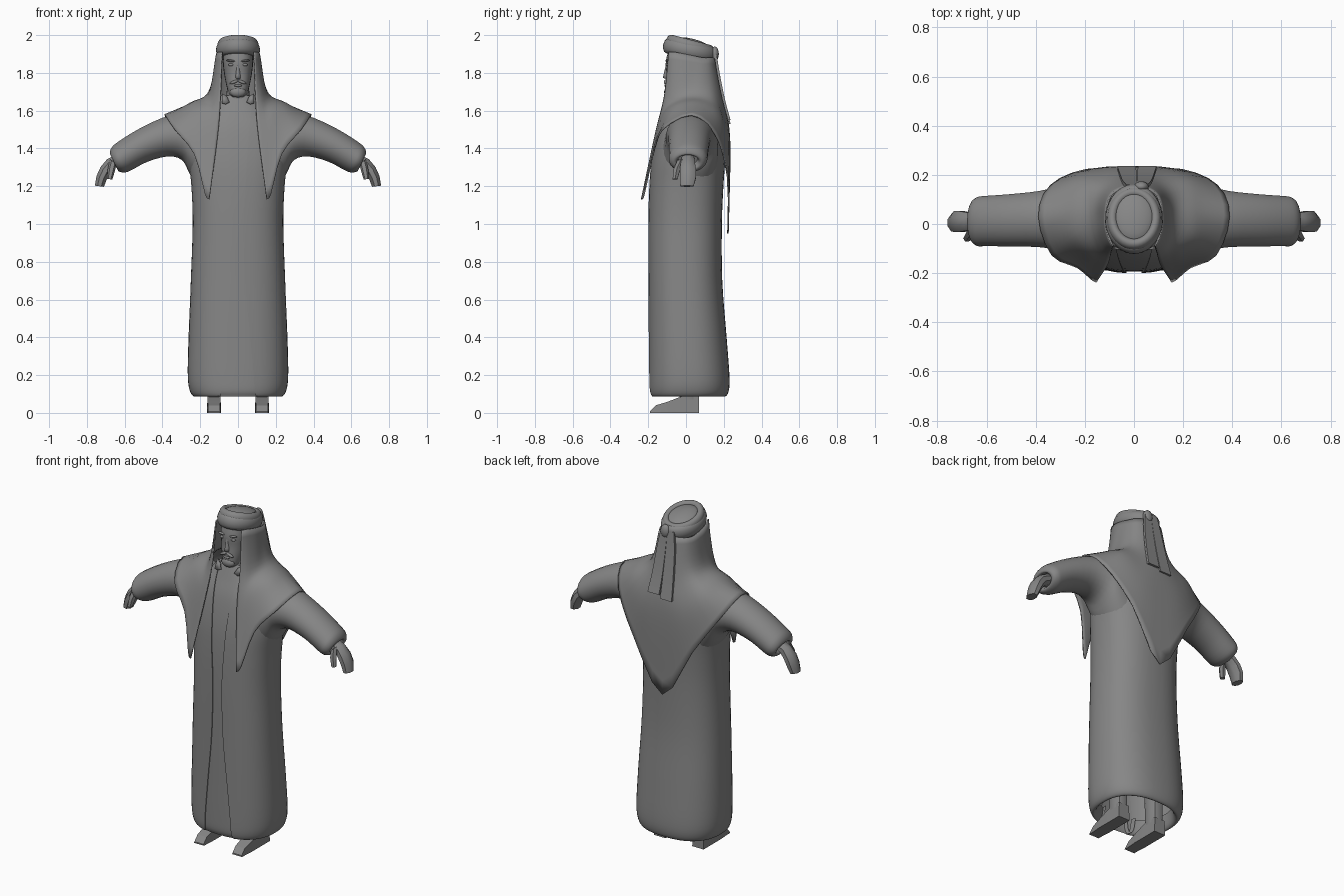
import bpy, bmesh
from math import sin, cos, pi, asin, radians
from mathutils import Vector, Matrix

if "Cube" in bpy.data.objects:
    bpy.data.objects.remove(bpy.data.objects["Cube"])

cloth = bpy.data.materials.new("dark_grey")
cloth.diffuse_color = (.24, .24, .24, 1)
cloth.use_nodes = True
cloth.node_tree.nodes["Principled BSDF"].inputs["Base Color"].default_value = cloth.diffuse_color


def spline(pts, k):
    """Catmull-Rom through points of any dimension, k steps per span."""
    p = [Vector(q) for q in pts]
    p = [p[0] * 2 - p[1]] + p + [p[-1] * 2 - p[-2]]
    out = []
    for i in range(1, len(p) - 2):
        a, b, c, d = p[i - 1:i + 3]
        for s in range(k):
            t = s / k
            out.append(0.5 * (b * 2 + (c - a) * t + (a * 2 - b * 5 + c * 4 - d) * t**2
                              + (b * 3 - a - c * 3 + d) * t**3))
    return out + [p[-2]]


def finish(ob, mirror=False, thick=0, angle=35):
    if not ob.data.materials:
        ob.data.materials.append(cloth)
    if thick:
        m = ob.modifiers.new("thickness", 'SOLIDIFY')
        m.thickness, m.offset = thick, 0
    if mirror:
        ob.modifiers.new("mirror", 'MIRROR')
    bpy.ops.object.select_all(action='DESELECT')
    ob.select_set(True)
    bpy.context.view_layer.objects.active = ob
    bpy.ops.object.shade_smooth_by_angle(angle=radians(angle))
    return ob


def loft(name, rings, closed=True, caps=True, shift=None, **kw):
    """Skin a list of equal-length point rows."""
    bm = bmesh.new()
    rows = [[bm.verts.new(p) for p in r] for r in rings]
    n = len(rows[0])
    for a, b in zip(rows, rows[1:]):
        for i in range(n if closed else n - 1):
            j = (i + 1) % n
            bm.faces.new((a[i], a[j], b[j], b[i]))
    if closed and caps:
        bm.faces.new(rows[0][::-1])
        bm.faces.new(rows[-1])
    bmesh.ops.recalc_face_normals(bm, faces=bm.faces)
    if shift:
        bmesh.ops.translate(bm, vec=shift, verts=bm.verts)
    me = bpy.data.meshes.new(name)
    bm.to_mesh(me)
    bm.free()
    ob = bpy.data.objects.new(name, me)
    bpy.context.collection.objects.link(ob)
    return finish(ob, **kw)


def spow(v, e):
    return abs(v) ** e * (1 if v > 0 else -1)


def section(z, w, yf, yb, phis, p=2.4):
    """Horizontal superellipse points; phi = 0 is the front."""
    cy, d = (yf + yb) / 2, (yb - yf) / 2
    return [Vector((w * spow(sin(f), 2 / p), cy - d * spow(cos(f), 2 / p), z)) for f in phis]


def tube(name, secs, n=20, k=1, **kw):
    """Sections: centre x, y, z, half depth in y, half height, tilt in the xz plane."""
    rings = []
    for x, y, z, a, b, t in (spline(secs, k) if k > 1 else secs):
        rings.append([(x + b * sin(f) * sin(t), y + a * cos(f), z + b * sin(f) * cos(t))
                      for f in (2 * pi * (i + .5) / n for i in range(n))])
    return loft(name, rings, **kw)


def ball(name, loc, size, rot=(0, 0, 0), mirror=False, seg=16):
    bpy.ops.mesh.primitive_uv_sphere_add(segments=seg, ring_count=seg // 2, location=loc, rotation=rot)
    ob = bpy.context.object
    ob.name, ob.scale = name, size
    bpy.ops.object.transform_apply(location=True, rotation=True, scale=True)
    return finish(ob, mirror=mirror, angle=60)


def band(name, loc, major, minor, size, tilt):
    bpy.ops.mesh.primitive_torus_add(major_segments=40, minor_segments=12, major_radius=1, minor_radius=.3)
    ob = bpy.context.object
    ob.name = name
    for v in ob.data.vertices:  # elliptical ring with its own tube size
        r = Vector((v.co.x, v.co.y)).length
        ux, uy, off = v.co.x / r, v.co.y / r, (r - 1) / .3
        v.co = (ux * (major[0] + off * minor), uy * (major[1] + off * minor), v.co.z / .3 * size)
    ob.data.transform(Matrix.Translation(loc) @ Matrix.Rotation(radians(tilt), 4, 'X'))
    return finish(ob, angle=60)


# Robe profile: z, half width, front y, back y, half gap of the front opening
BODY = [(.17, .205, -.155, .18, .10), (.105, .215, -.17, .19, .10), (.088, .235, -.187, .21, .095),
        (.12, .256, -.198, .227, .088), (.2, .266, -.2, .23, .083), (.4, .262, -.2, .215, .065),
        (.7, .25, -.2, .192, .037), (1.0, .24, -.2, .19, .03), (1.2, .247, -.195, .198, .04),
        (1.35, .262, -.182, .208, .048), (1.5, .25, -.152, .208, .06), (1.6, .17, -.115, .17, .07),
        (1.68, .09, -.085, .11, .07)]

# Outer robe, open at the front with rolled edges
rings = []
for z, w, yf, yb, g in spline(BODY, 4):
    f0 = asin(min(1, (g / w)) ** 1.2)
    row = section(z, w, yf, yb, [f0 + (2 * pi - 2 * f0) * i / 44 for i in range(45)])
    roll = [Vector((.006, .03, 0)), Vector((-.006, .03, 0))]
    rings.append([row[0] + roll[0]] + row + [row[-1] + roll[1]])
loft("outer_robe", rings, closed=False, angle=50)

# Inner robe seen through the opening
rings = []
for z, w, yf, yb, g in spline(BODY[2:], 4):
    f1 = asin(min(.95, (g + .05) / w) ** 1.2)
    rings.append(section(z, w, yf + .007, yb, [f1 * i / 8 for i in range(-8, 9)]))
loft("inner_robe", rings, closed=False, angle=50)

# Sleeves with a rounded cuff
tube("sleeve", [(.16, .02, 1.36, .15, .235, 0), (.25, .03, 1.425, .14, .172, 0), (.30, .025, 1.46, .132, .125, .05),
                (.385, .02, 1.46, .115, .104, .15), (.505, .015, 1.415, .107, .09, .28),
                (.6, .012, 1.36, .103, .084, .4), (.635, .01, 1.34, .1, .075, .45),
                (.655, .01, 1.328, .082, .055, .45), (.652, .01, 1.33, .06, .04, .45),
                (.62, .01, 1.345, .05, .035, .45)], n=24, k=3, mirror=True, angle=50)

# Hands
tube("hand", [(.62, .01, 1.345, .035, .034, .5), (.672, .01, 1.32, .04, .034, .75), (.702, .01, 1.285, .046, .033, 1.0),
              (.722, .01, 1.245, .046, .031, 1.2), (.734, .005, 1.2, .038, .026, 1.45)], n=8, mirror=True, angle=40)
tube("thumb", [(.66, -.025, 1.33, .024, .022, .9), (.67, -.048, 1.29, .02, .02, 1.3),
               (.68, -.058, 1.237, .015, .015, 1.5)], n=6, mirror=True, angle=40)

# Feet and lower legs
SHOE = [(.068, 0, .09), (.0, 0, .09), (-.03, 0, .085), (-.1, 0, .058), (-.16, 0, .04), (-.19, 0, .008)]
loft("shoe", [[(.127 + sx * (.038 if y > -.15 else .034), y, z) for sx, z in
               ((-1, z0), (1, z0), (.9, z1), (-.9, z1))] for y, z0, z1 in SHOE], mirror=True, angle=25)
loft("lower_leg", [section(z, w, -.035, .066, [2 * pi * i / 10 for i in range(10)], 3)
                   for z, w in ((.06, .036), (.2, .038), (.4, .045))], shift=(.127, 0, 0), mirror=True, angle=40)

# Head and neck
ROUND = [2 * pi * i / 24 for i in range(24)]
loft("head", [section(*s, ROUND) for s in spline(
    [(1.672, .03, -.098, -.02), (1.69, .048, -.109, .02), (1.74, .063, -.109, .06), (1.8, .074, -.105, .1),
     (1.86, .08, -.107, .12), (1.93, .075, -.09, .12)], 3)])
loft("neck", [section(z, w, -.085, .07, ROUND) for z, w in ((1.52, .075), (1.64, .066), (1.72, .058))])

# Collar points
loft("collar", [[(.045, -.098, 1.645), (.066, -.1, 1.635), (.085, -.098, 1.64)],
                [(.058, -.083, 1.672), (.07, -.081, 1.682), (.085, -.07, 1.69)]],
     closed=False, thick=.008, mirror=True)

# Face details
loft("nose", [[(-w, -.095, z), (-.35 * w, y, z), (.35 * w, y, z), (w, -.095, z)] for z, w, y in
              ((1.842, .01, -.107), (1.79, .016, -.119), (1.774, .019, -.122), (1.766, .014, -.1))], angle=70)
ball("eye", (.036, -.097, 1.843), (.016, .01, .008), mirror=True)
ball("brow", (.038, -.1, 1.864), (.026, .009, .006), (0, radians(-6), 0), True)
ball("moustache", (.02, -.108, 1.752), (.026, .01, .008), (0, radians(22), 0), True)
ball("lips", (0, -.107, 1.733), (.022, .008, .007))
ball("beard", (0, -.094, 1.698), (.042, .022, .028))

# Headscarf: columns from front edge to back centre, each from headband to hem
SCARF = [[(.085, -.09, 1.91), (.092, -.113, 1.68), (.106, -.16, 1.48), (.152, -.235, 1.13)],
         [(.1, -.06, 1.91), (.122, -.09, 1.68), (.148, -.15, 1.5), (.175, -.222, 1.16)],
         [(.112, -.01, 1.9), (.145, -.04, 1.69), (.19, -.115, 1.575), (.232, -.175, 1.37)],
         [(.112, .04, 1.89), (.153, .02, 1.695), (.25, -.045, 1.622), (.335, -.125, 1.5)],
         [(.105, .09, 1.88), (.153, .08, 1.695), (.25, .065, 1.637), (.388, .03, 1.577)],
         [(.085, .125, 1.88), (.13, .14, 1.69), (.235, .17, 1.58), (.34, .155, 1.475)],
         [(.045, .145, 1.88), (.075, .18, 1.67), (.135, .22, 1.48), (.195, .22, 1.25)],
         [(0, .15, 1.88), (0, .19, 1.67), (0, .23, 1.45), (0, .222, .95)]]
full = SCARF + [[(-x, y, z) for x, y, z in c] for c in SCARF[-2::-1]]
cols = [spline(c, 6) for c in full]
loft("headscarf", [spline(row, 3) for row in zip(*cols)], closed=False, thick=.008, angle=50)

# Headband wound in two turns around a low cap
band("headband_lower", (0, .02, 1.92), (.09, .117), .027, .042, -12)
band("headband_upper", (0, .022, 1.945), (.088, .108), .022, .03, -15)
ball("cap", (0, .03, 1.945), (.088, .11, .036), (radians(-14), 0, 0), seg=24)

# Knot and hanging band ends at the back
ball("knot", (.03, .152, 1.9), (.03, .022, .04))
for s in (-1, 1):
    loft("band_end", [[(.012 + s * x + dx, y + dy, z) for dx, dy in
                       ((-w, -.008), (w, -.008), (w, .006), (-w, .006))] for x, y, z, w in spline(
        [(.022, .155, 1.91, .022), (.03, .172, 1.8, .029), (.036, .2, 1.66, .034),
         (.042, .23, 1.54 + s * .01, .038)], 3)])
